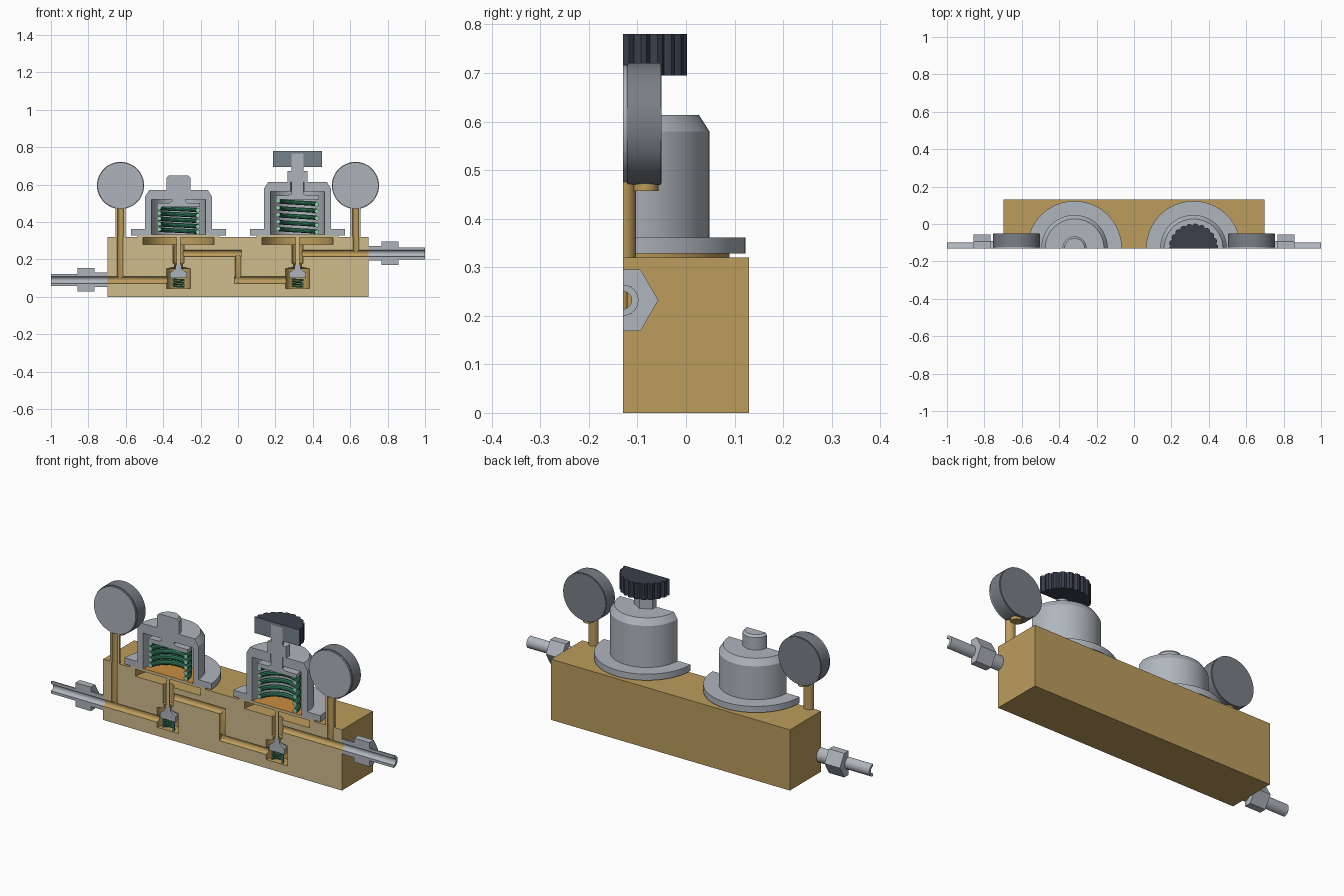
import bpy, bmesh
from math import sin, cos, pi, radians
from mathutils import Vector, Matrix

if "Cube" in bpy.data.objects:
    bpy.data.objects.remove(bpy.data.objects["Cube"])

CUT = -0.13          # section plane (y)
VALVE_X = 0.318      # valve axes
LOW, HIGH = 0.09, 0.232   # port heights
BORE = 0.018


def material(name, *srgb):
    m = bpy.data.materials.new(name)
    col = [((c / 255 + 0.055) / 1.055) ** 2.4 for c in srgb] + [1]
    m.use_nodes = True
    m.diffuse_color = col
    m.node_tree.nodes["Principled BSDF"].inputs["Base Color"].default_value = col
    return m


BRASS = material("brass", 188, 156, 92)
BRASS_CUT = material("cut brass", 208, 188, 140)
STEEL = material("steel", 176, 182, 189)
STEEL_CUT = material("cut steel", 174, 180, 187)
CASE = material("gauge grey", 122, 127, 134)
KNOB = material("dark knob", 56, 62, 76)
KNOB_CUT = material("cut knob", 118, 128, 138)
GREEN = material("spring green", 52, 128, 98)
GREEN_CUT = material("cut spring green", 150, 212, 180)
ORANGE = material("diaphragm orange", 204, 140, 62)


def finish(bm, name, mats):
    bmesh.ops.remove_doubles(bm, verts=bm.verts, dist=1e-5)
    bmesh.ops.recalc_face_normals(bm, faces=bm.faces)
    me = bpy.data.meshes.new(name)
    bm.to_mesh(me)
    bm.free()
    for m in mats:
        me.materials.append(m)
    me.shade_smooth()
    me.set_sharp_from_angle(angle=radians(32))
    ob = bpy.data.objects.new(name, me)
    bpy.context.collection.objects.link(ob)
    return ob


def half_ring(n=32):
    return [(pi * i / n, 1) for i in range(n + 1)]


def lathe(name, profile, centre, mats, axis="z", ring=None, full=False):
    """Revolve a closed (radius, height) profile; half turns get section caps."""
    ring = ring or half_ring()
    if full:
        ring = [(2 * pi * i / 32, 1) for i in range(32)]
    bm = bmesh.new()
    loops = []
    for a, f in ring:
        loop = []
        for r, h in profile:
            u, v = r * f * cos(a), r * f * sin(a)
            p = (centre + u, CUT + v, h) if axis == "z" else (h, CUT + v, centre + u)
            loop.append(bm.verts.new(p))
        loops.append(loop)
    n = len(profile)
    pairs = list(zip(loops, loops[1:]))
    if full:
        pairs.append((loops[-1], loops[0]))
    for A, B in pairs:
        for i in range(n):
            j = (i + 1) % n
            if profile[i][0] == 0 and profile[j][0] == 0:
                continue
            bm.faces.new((A[i], A[j], B[j], B[i]))
    if not full:
        for cap in (loops[0], loops[-1]):
            bm.faces.new(cap).material_index = 1
    return finish(bm, name, mats)


def rod(r, a, b):
    return [(0, a), (r, a), (r, b), (0, b)]


def pipe(r0, r1, a, b):
    return [(r0, a), (r1, a), (r1, b), (r0, b)]


def spring(name, cx, z0, radius, wire, pitch, turns):
    """Sectioned coil: the far half of every turn, with capped ends."""
    bm = bmesh.new()
    for k in range(turns):
        prev = None
        for s in range(25):
            a = pi * s / 24
            z = z0 + pitch * (k + a / (2 * pi))
            cur = []
            for j in range(10):
                t = 2 * pi * j / 10
                rr = radius + wire * cos(t)
                cur.append(bm.verts.new((cx + rr * cos(a), CUT + rr * sin(a), z + wire * sin(t))))
            if prev:
                for j in range(10):
                    m = (j + 1) % 10
                    bm.faces.new((prev[j], prev[m], cur[m], cur[j]))
            if s in (0, 24):
                bm.faces.new(cur).material_index = 1
            prev = cur
    return finish(bm, name, [GREEN, GREEN_CUT])


def cylinder(name, r, depth, loc, mat, along_y=False, bevel=0):
    bm = bmesh.new()
    rot = Matrix.Rotation(pi / 2, 4, "X") if along_y else Matrix()
    bmesh.ops.create_cone(bm, cap_ends=True, segments=48, radius1=r, radius2=r, depth=depth,
                          matrix=Matrix.Translation(loc) @ rot)
    if bevel:
        rims = [e for e in bm.edges if any(len(f.verts) > 4 for f in e.link_faces)]
        bmesh.ops.bevel(bm, geom=rims, offset=bevel, segments=2, affect="EDGES")
    return finish(bm, name, [mat])


# Manifold block
bm = bmesh.new()
bmesh.ops.create_cube(bm, size=1, matrix=Matrix.Translation((0, 0, 0.16)) @ Matrix.Diagonal((1.394, 0.26, 0.32, 1)))
body = finish(bm, "manifold_block", [BRASS, BRASS_CUT])

# Drilled chambers and passages
chamber = [(0, 0.045), (0.063, 0.045), (0.063, 0.15), (0.022, 0.158), (0.022, 0.175),
           (0.03, 0.18), (0.03, 0.28), (0.19, 0.28), (0.19, 0.34), (0, 0.34)]
cutters = [lathe("chamber_cutter", chamber, s * VALVE_X, [BRASS], full=True) for s in (-1, 1)]
for z, a, b in ((LOW, -0.72, -VALVE_X), (HIGH, -VALVE_X, BORE), (LOW, -BORE, VALVE_X), (HIGH, VALVE_X, 0.72)):
    cutters.append(lathe("passage_cutter", rod(BORE, a, b), z, [BRASS], axis="x", full=True))
for x, a, b in ((0, LOW - 0.01, HIGH + 0.01), (-0.63, LOW, 0.34), (0.63, HIGH, 0.34)):
    cutters.append(lathe("riser_cutter", rod(BORE - 0.002, a, b), x, [BRASS], full=True))
bpy.context.view_layer.objects.active = body
for c in cutters:
    mod = body.modifiers.new("drill", "BOOLEAN")
    mod.operation, mod.solver, mod.object = "DIFFERENCE", "EXACT", c
    bpy.ops.object.modifier_apply(modifier=mod.name)
    bpy.data.objects.remove(c)
for p in body.data.polygons:
    p.material_index = int(p.normal.y < -0.99 and abs(p.center.y - CUT) < 0.002)
body.data.set_sharp_from_angle(angle=radians(32))

# Valves: bonnet, diaphragm, springs, poppet
steel = [STEEL, STEEL_CUT]
for side, x, top, pitch, plate in (("right", -VALVE_X, 0.57, 0.029, 0.48), ("left", VALVE_X, 0.613, 0.037, 0.52)):
    lathe(side + "_bonnet", [(0.145, 0.328), (0.253, 0.328), (0.253, 0.361), (0.178, 0.361),
                             (0.178, top - 0.033), (0.157, top), (0.036, top), (0.036, top - 0.05),
                             (0.145, top - 0.05)], x, steel)
    lathe(side + "_diaphragm", rod(0.22, 0.318, 0.328), x, [BRASS, BRASS_CUT])
    lathe(side + "_diaphragm_disc", rod(0.144, 0.328, 0.333), x, [ORANGE, BRASS_CUT])
    lathe(side + "_spring_plate", [(0, plate), (0.115, plate), (0.115, plate + 0.022),
                                   (0.05, plate + 0.022), (0.036, plate + 0.03), (0, plate + 0.03)], x, steel)
    spring(side + "_main_spring", x, 0.346, 0.104, 0.0125, pitch, 5)
    lathe(side + "_poppet", [(0, 0.1), (0.045, 0.1), (0.045, 0.128), (0.016, 0.15), (0.016, 0.17), (0, 0.17)], x, steel)
    lathe(side + "_push_pin", rod(0.01, 0.17, 0.318), x, [BRASS, BRASS_CUT])
    spring(side + "_poppet_spring", x, 0.052, 0.03, 0.005, 0.012, 4)

# Plain adjuster cap and screw
lathe("adjuster_cap", [(0, 0.51), (0.036, 0.51), (0.036, 0.57), (0.064, 0.57), (0.064, 0.635),
                       (0.054, 0.647), (0, 0.647)], -VALVE_X, steel)

# Handwheel, screw and lock nut
hex_ring = [(0, cos(pi / 6)), (pi / 6, 1), (pi / 2, 1), (5 * pi / 6, 1), (pi, cos(pi / 6))]
lathe("adjuster_screw", rod(0.033, 0.55, 0.765), VALVE_X, steel)
lathe("lock_nut", pipe(0.033, 0.063, 0.613, 0.672), VALVE_X, steel, ring=hex_ring)
flutes = [(pi * i / 66, (1, 1, 1, 0.97, 0.93, 0.97)[i % 6]) for i in range(67)]
lathe("handwheel", [(0.033, 0.695), (0.132, 0.695), (0.132, 0.78), (0, 0.78), (0, 0.765), (0.033, 0.765)],
      VALVE_X, [KNOB, KNOB_CUT], ring=flutes)

# Pipe fittings and gauges at both ends
for side, s, z in (("right", -1, LOW), ("left", 1, HIGH)):
    lathe(side + "_pipe", [(BORE, s * 0.697), (0.039, s * 0.697), (0.039, s * 0.77), (0.032, s * 0.77),
                           (0.032, s), (BORE, s)], z, steel, axis="x")
    lathe(side + "_pipe_nut", pipe(0.0325, 0.073, s * 0.768, s * 0.858), z, steel, axis="x", ring=hex_ring)
    gx = s * 0.628
    lathe(side + "_gauge_stem", pipe(BORE - 0.002, 0.027, 0.32, 0.475), gx, [BRASS, BRASS_CUT])
    cylinder(side + "_gauge_hub", 0.027, 0.05, (gx, -0.084, 0.482), BRASS)
    cylinder(side + "_gauge_case", 0.126, 0.073, (gx, -0.0865, 0.595), CASE, True, 0.003)
    cylinder(side + "_gauge_face", 0.122, 0.007, (gx, -0.1265, 0.595), STEEL_CUT, True)
